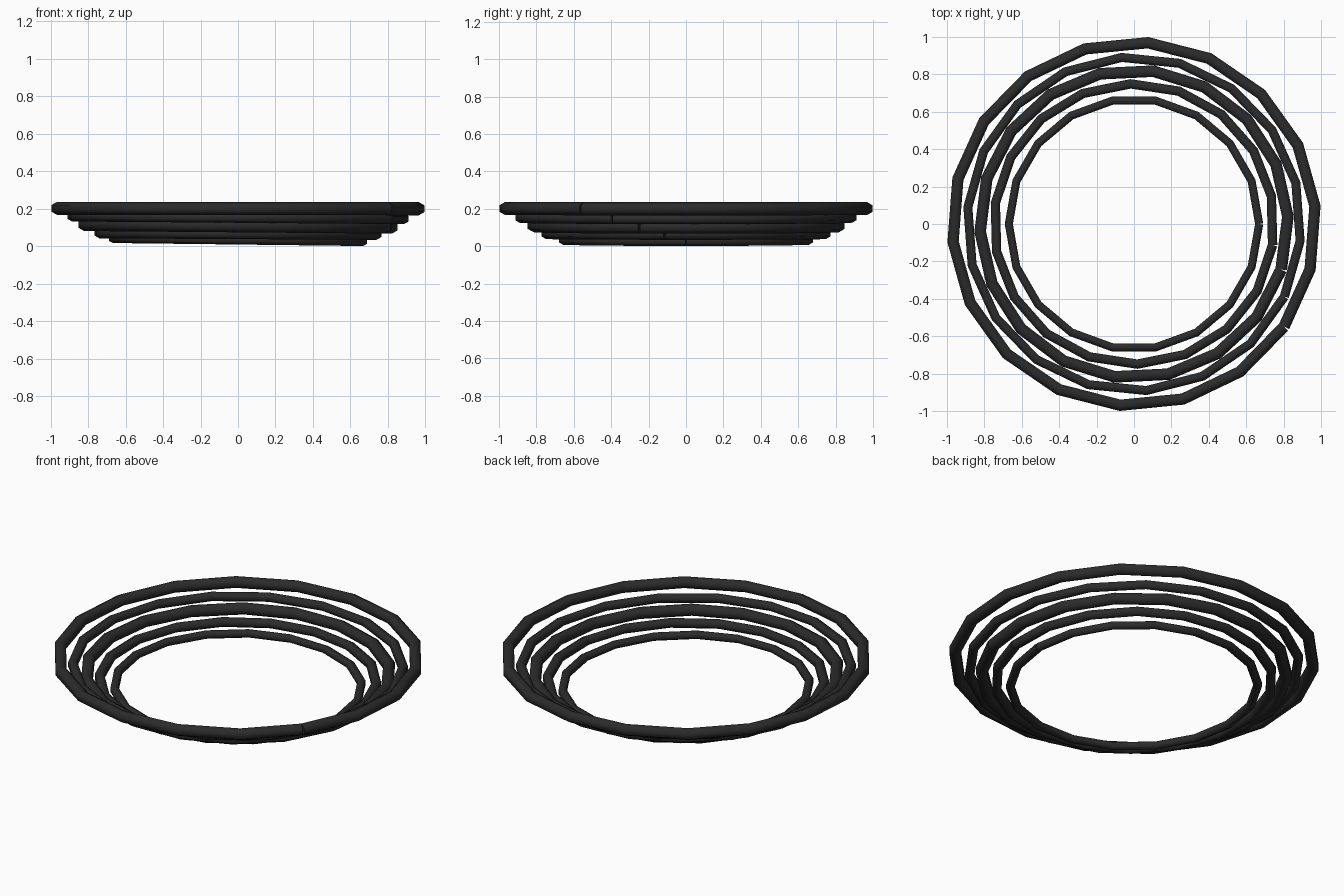
import bpy, bmesh, math
from mathutils import Vector

if "Cube" in bpy.data.objects:
    bpy.data.objects.remove(bpy.data.objects["Cube"])

black = bpy.data.materials.new("black_rubber")
black.diffuse_color = (0.024, 0.024, 0.024, 1)
black.use_nodes = True
black.node_tree.nodes["Principled BSDF"].inputs["Base Color"].default_value = black.diffuse_color

SEGMENTS, SIDES = 18, 6


def hoop(name, radius, height, tube, start, tilt):
    """Hexagonal tube bent round an 18-sided loop, butted at a seam."""
    path = []
    for i in range(SEGMENTS + 1):
        a = start + i * math.tau / SEGMENTS
        path.append(Vector((radius * math.cos(a), radius * math.sin(a),
                            height - tilt * math.cos(a))))
    bm = bmesh.new()
    loops = []
    half = math.pi / SEGMENTS
    for i, p in enumerate(path):
        # the two ends are cut square to their own segment
        a = start + i * 2 * half + (half if i == 0 else -half if i == SEGMENTS else 0)
        out = Vector((math.cos(a), math.sin(a), 0))
        loop = []
        for k in range(SIDES):
            t = k * math.tau / SIDES
            loop.append(bm.verts.new(p + out * tube * math.sin(t)
                                     + Vector((0, 0, tube * math.cos(t)))))
        loops.append(loop)
    for l0, l1 in zip(loops, loops[1:]):
        for k in range(SIDES):
            j = (k + 1) % SIDES
            bm.faces.new((l0[k], l0[j], l1[j], l1[k]))
    bm.faces.new(loops[0])
    bm.faces.new(loops[-1])
    bmesh.ops.recalc_face_normals(bm, faces=bm.faces)
    for f in bm.faces:
        f.smooth = len(f.verts) == 4
    mesh = bpy.data.meshes.new(name)
    bm.to_mesh(mesh)
    bm.free()
    mesh.materials.append(black)
    bpy.context.collection.objects.link(bpy.data.objects.new(name, mesh))


# Five nested hoops, from the small bottom one to the wide top one
hoops = [
    # radius, height, tube radius, tilt
    (0.668, 0.034, 0.025, 0.008),
    (0.748, 0.067, 0.029, 0.004),
    (0.822, 0.110, 0.036, 0.007),
    (0.891, 0.153, 0.028, 0.007),
    (0.970, 0.201, 0.035, 0.001),
]
for n, (radius, height, tube, tilt) in enumerate(hoops):
    hoop(f"hoop_{n + 1}", radius, height, tube, -0.15 * n, tilt)
